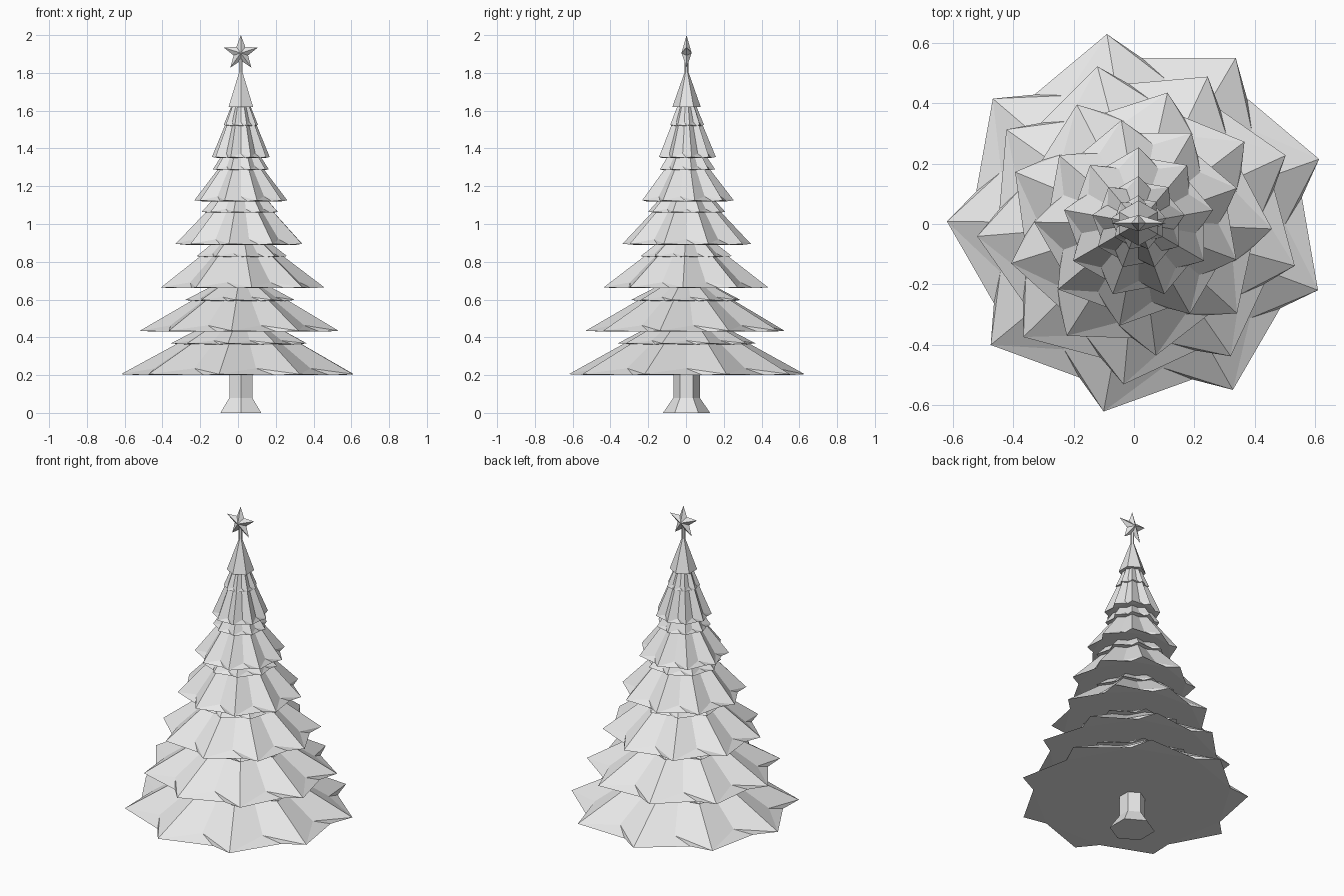
import bpy, bmesh
from math import sin, cos, radians, pi
from mathutils import Vector

if "Cube" in bpy.data.objects:
    bpy.data.objects.remove(bpy.data.objects["Cube"])

AXIS = Vector((0.015, 0.003, 0))
TIPS = 9

grey = bpy.data.materials.new("plain grey")
grey.use_nodes = True
grey.diffuse_color = (0.8, 0.8, 0.8, 1)
grey.node_tree.nodes["Principled BSDF"].inputs["Base Color"].default_value = (0.8, 0.8, 0.8, 1)


def finish(bm, name):
    bmesh.ops.recalc_face_normals(bm, faces=bm.faces)
    mesh = bpy.data.meshes.new(name)
    bm.to_mesh(mesh)
    bm.free()
    mesh.materials.append(grey)
    ob = bpy.data.objects.new(name, mesh)
    ob.location = AXIS
    bpy.context.collection.objects.link(ob)
    return ob


def ring(bm, count, radius, z, start):
    step = 2 * pi / count
    return [bm.verts.new((radius * cos(radians(start) + i * step),
                          radius * sin(radians(start) + i * step), z)) for i in range(count)]


def skirt(name, radius, z, apex_z, turn, lift):
    """Pointed branch layer: folded cone over a flat, slightly twisted base."""
    bm = bmesh.new()
    tips = ring(bm, TIPS, radius, z + 0.005, turn)
    folds = ring(bm, TIPS, radius * 0.765, z + lift, turn + 20)
    base = ring(bm, TIPS, radius * 0.863, z, turn + 29.5)
    apex = bm.verts.new((0, 0, apex_z))
    for i in range(TIPS):
        j = (i + 1) % TIPS
        bm.faces.new((tips[i], folds[i], apex))
        bm.faces.new((folds[i], tips[j], apex))
        bm.faces.new((tips[i], base[i], folds[i]))
        bm.faces.new((base[i], tips[j], folds[i]))
        bm.faces.new((base[i], base[j], tips[j]))
    bm.faces.new(base)
    return finish(bm, name)


def hex_stack(name, profile):
    """Six-sided column through (radius, height) pairs."""
    bm = bmesh.new()
    rings = [ring(bm, 6, r, z, 90) for r, z in profile]
    for a, b in zip(rings, rings[1:]):
        for i in range(6):
            j = (i + 1) % 6
            bm.faces.new((a[i], a[j], b[j], b[i]))
    bm.faces.new(rings[0])
    bm.faces.new(rings[-1])
    return finish(bm, name)


# Branch tiers: radius, base, apex, turn, then upper skirt radius, base, apex
tiers = [
    (0.634, 0.20, 0.55, 19.5, 0.37, 0.363, 0.56),
    (0.536, 0.43, 0.745, 24.7, 0.295, 0.593, 0.75),
    (0.442, 0.66, 1.00, 37.5, 0.245, 0.825, 1.02),
    (0.345, 0.89, 1.256, 19.5, 0.207, 1.06, 1.29),
    (0.25, 1.12, 1.45, 10, 0.15, 1.285, 1.52),
    (0.155, 1.35, 1.73, 10, 0.092, 1.52, 1.75),
]
for n, (r, z, top, turn, r2, z2, top2) in enumerate(tiers, 1):
    skirt(f"branch_tier_{n}", r, z, top, turn, 0.02 + 0.025 * r)
    skirt(f"upper_branch_tier_{n}", r2, z2, top2, turn, 0.02)

# Trunk, crown and the rod that holds the star
hex_stack("trunk", [(0.125, 0), (0.07, 0.08), (0.07, 0.25)])
hex_stack("crown", [(0.075, 1.62), (0.008, 1.81)])
hex_stack("star_rod", [(0.01, 1.76), (0.01, 1.88)])

# Five-pointed star with a raised centre on both faces
bm = bmesh.new()
rim = []
for i in range(10):
    r = 0.04 if i % 2 else 0.095
    a = pi / 2 + i * pi / 5
    rim.append(bm.verts.new((r * cos(a), 0, 1.905 + r * sin(a))))
for y in (-0.027, 0.027):
    peak = bm.verts.new((0, y, 1.905))
    for i in range(10):
        bm.faces.new((rim[i], rim[(i + 1) % 10], peak))
finish(bm, "star")
